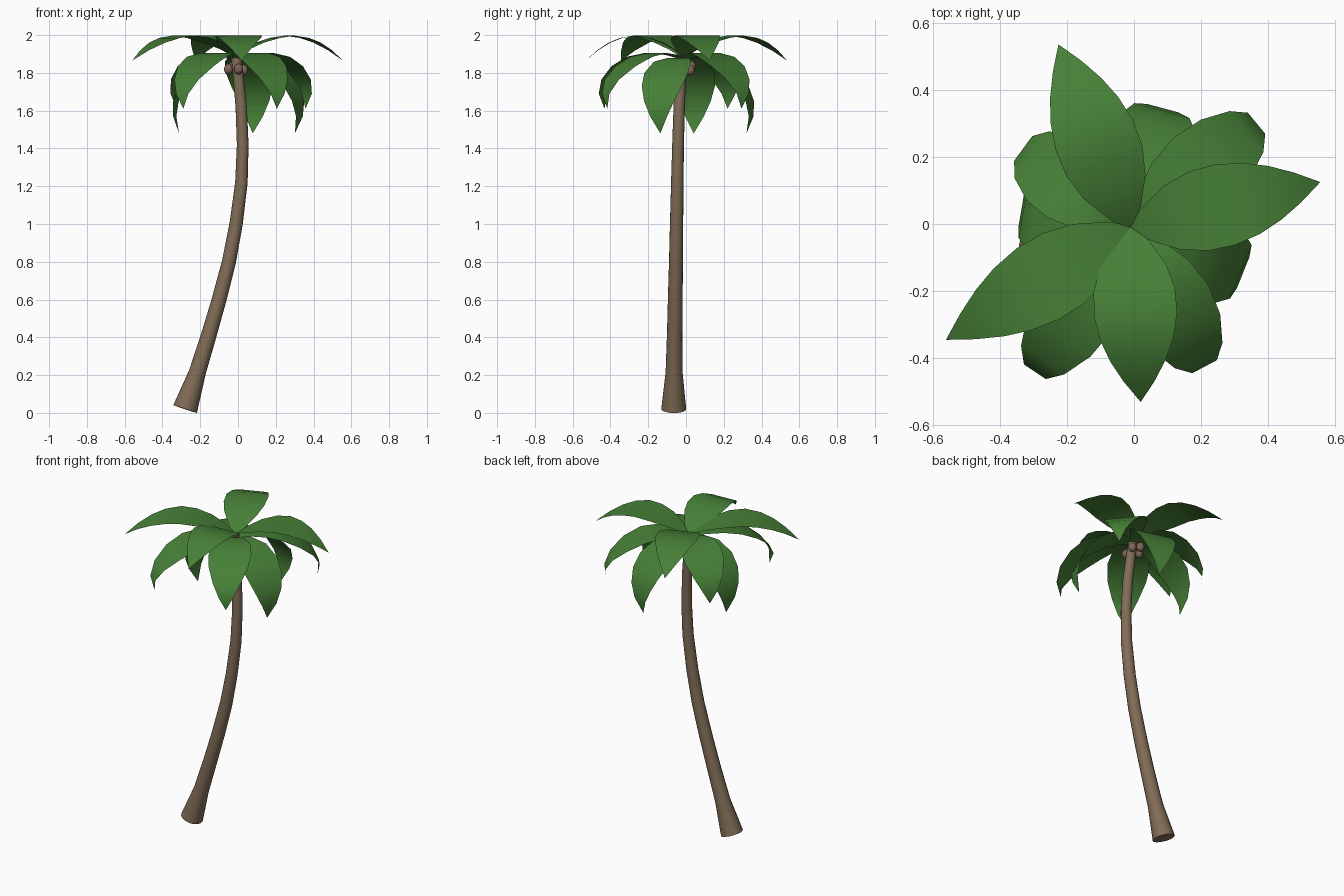
import bpy, bmesh, math
from mathutils import Vector

cube = bpy.data.objects.get("Cube")
if cube:
    bpy.data.objects.remove(cube, do_unlink=True)


def material(name, rgb):
    mat = bpy.data.materials.new(name)
    mat.use_nodes = True
    mat.diffuse_color = (*rgb, 1)
    mat.node_tree.nodes["Principled BSDF"].inputs["Base Color"].default_value = (*rgb, 1)
    return mat


GREEN = material("leaf green", (0.062, 0.215, 0.038))
BROWN = material("bark brown", (0.22, 0.15, 0.095))
NUT = material("coconut brown", (0.22, 0.135, 0.095))


def finish(bm, name, mat, angle):
    mesh = bpy.data.meshes.new(name)
    bm.to_mesh(mesh)
    bm.free()
    mesh.materials.append(mat)
    obj = bpy.data.objects.new(name, mesh)
    bpy.context.collection.objects.link(obj)
    bpy.ops.object.select_all(action="DESELECT")
    obj.select_set(True)
    bpy.context.view_layer.objects.active = obj
    bpy.ops.object.shade_smooth_by_angle(angle=math.radians(angle))
    return obj


def build_trunk(path, sides=16):
    """Sweep a tapering ring along the path of (x, y, z, radius)."""
    bm = bmesh.new()
    points = [Vector(p[:3]) for p in path]
    rings = []
    for i, p in enumerate(points):
        tangent = (points[min(i + 1, len(path) - 1)] - points[max(i - 1, 0)]).normalized()
        u = Vector((0, 1, 0)).cross(tangent).normalized()
        v = tangent.cross(u)
        turns = [2 * math.pi * k / sides for k in range(sides)]
        rings.append([bm.verts.new(p + path[i][3] * (u * math.cos(a) + v * math.sin(a)))
                      for a in turns])
    for low, high in zip(rings, rings[1:]):
        for k in range(sides):
            n = (k + 1) % sides
            bm.faces.new((low[k], low[n], high[n], high[k]))
    bm.faces.new(rings[0][::-1])
    bm.faces.new(rings[-1])
    return finish(bm, "trunk", BROWN, 40)


def build_frond(name, profile, reach_x, reach_y):
    """Pointed leaf sheet that follows a profile of (reach fraction, height)."""
    bm = bmesh.new()
    root = Vector((-0.01, -0.01, 0))
    out = Vector((reach_x, reach_y, 0)) - root
    side = Vector((-out.y, out.x, 0)).normalized()
    spine = [root + out * f + Vector((0, 0, z)) for f, z in profile]
    lengths = [0]
    for a, b in zip(spine, spine[1:]):
        lengths.append(lengths[-1] + (b - a).length)
    rows = []
    for p, d in zip(spine, lengths):
        t = d / lengths[-1]
        half = 0.125 * math.sin(math.pi * t ** 0.85)
        half = 0.02 if t == 0 else max(half, 0)
        rows.append((p - side * half, p + side * half))
    verts = [[bm.verts.new(c) for c in row] for row in rows[:-1]]
    tip = bm.verts.new(spine[-1])
    for (a, b), (c, d) in zip(verts, verts[1:]):
        bm.faces.new((a, c, d, b))
    bm.faces.new((verts[-1][0], tip, verts[-1][1]))
    return finish(bm, name, GREEN, 60)


# Leaning trunk with a flared foot
build_trunk([
    (-0.28, -0.065, 0.02, 0.066), (-0.215, -0.063, 0.215, 0.045),
    (-0.155, -0.06, 0.41, 0.041), (-0.1, -0.057, 0.6, 0.039),
    (-0.048, -0.053, 0.8, 0.037), (-0.01, -0.05, 1.0, 0.035),
    (0.018, -0.046, 1.22, 0.033), (0.025, -0.042, 1.42, 0.031),
    (0.017, -0.036, 1.62, 0.03), (0.0, -0.027, 1.8, 0.028),
    (-0.01, -0.02, 1.885, 0.027)])

# Three tiers of fronds, each drooping more than the one above
UPPER = [(0, 1.885), (0.1, 1.925), (0.22, 1.96), (0.36, 1.985), (0.5, 1.997),
         (0.64, 1.985), (0.76, 1.96), (0.88, 1.92), (1, 1.865)]
MIDDLE = [(0, 1.87), (0.15, 1.895), (0.35, 1.905), (0.55, 1.885), (0.75, 1.835),
          (0.92, 1.765), (1, 1.69), (0.98, 1.61)]
LOWER = [(0, 1.87), (0.2, 1.88), (0.45, 1.86), (0.7, 1.8), (0.88, 1.73),
         (0.98, 1.65), (1, 1.57), (0.93, 1.48)]
TIERS = {
    "upper_frond": (UPPER, [(0.555, 0.125), (-0.225, 0.535), (-0.56, -0.345), (0.02, -0.53)]),
    "middle_frond": (MIDDLE, [(0.365, 0.3), (-0.33, 0.225), (-0.295, -0.44), (0.21, -0.425)]),
    "lower_frond": (LOWER, [(0.085, 0.345), (0.325, -0.145), (-0.335, 0.045)]),
}
for name, (profile, reaches) in TIERS.items():
    for i, (x, y) in enumerate(reaches):
        build_frond(f"{name}_{i + 1}", profile, x, y)

# Coconuts clustered under the crown
for i, spot in enumerate([(-0.05, -0.015, 1.82), (0.003, -0.068, 1.82),
                          (0.03, 0.022, 1.815), (-0.025, 0.028, 1.835)]):
    bm = bmesh.new()
    bmesh.ops.create_uvsphere(bm, u_segments=12, v_segments=8, radius=0.024)
    bmesh.ops.scale(bm, vec=(1, 1, 1.2), verts=bm.verts)
    bmesh.ops.translate(bm, vec=spot, verts=bm.verts)
    finish(bm, f"coconut_{i + 1}", NUT, 60)
